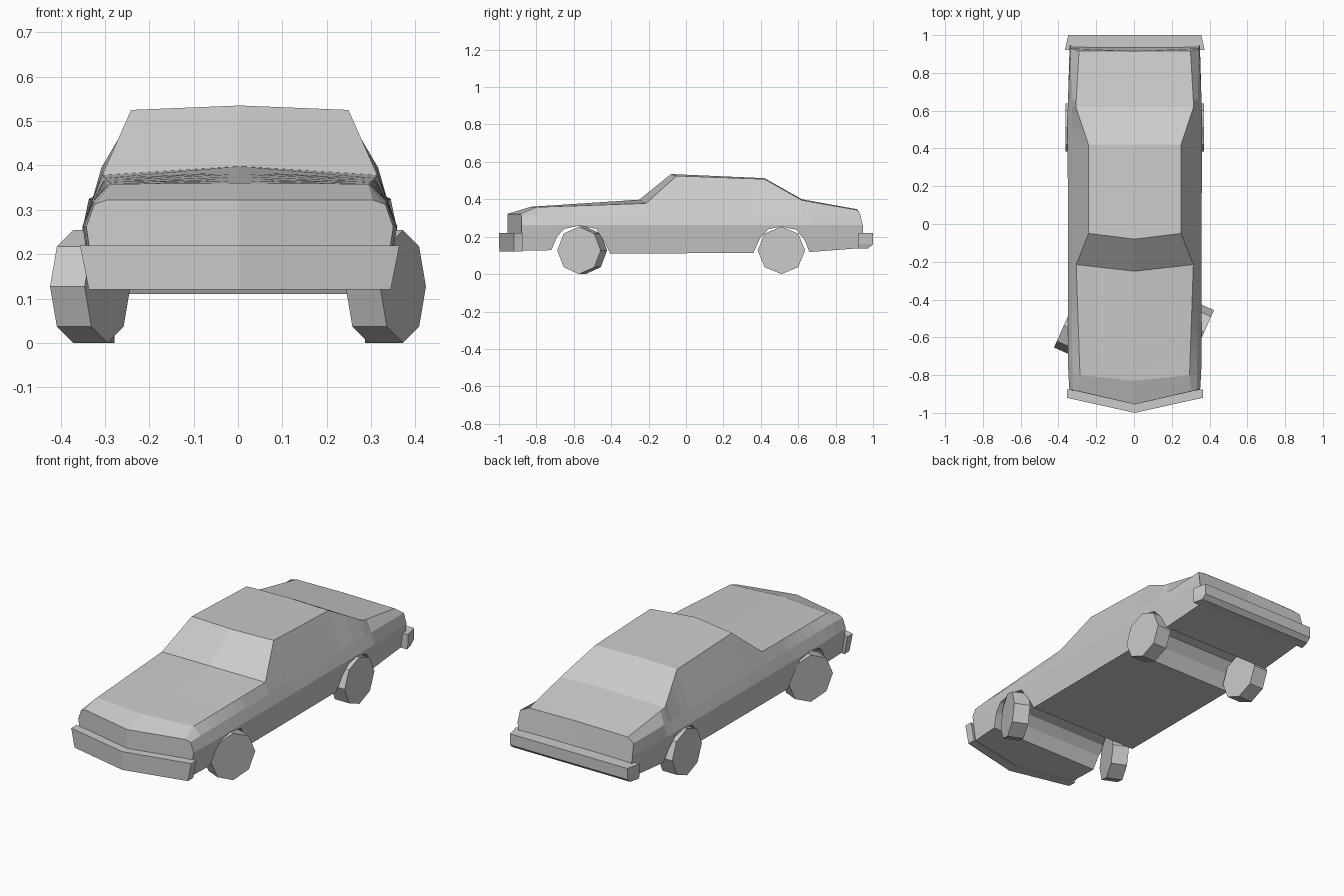
import bpy, bmesh, math

if "Cube" in bpy.data.objects:
    bpy.data.objects.remove(bpy.data.objects["Cube"])

SHIFT = 0.004   # body sits very slightly off centre


def make_object(name, bm, location=(0, 0, 0)):
    bmesh.ops.recalc_face_normals(bm, faces=bm.faces)
    mesh = bpy.data.meshes.new(name)
    bm.to_mesh(mesh)
    bm.free()
    obj = bpy.data.objects.new(name, mesh)
    obj.location = location
    bpy.context.collection.objects.link(obj)
    return obj


def sample(table, y):
    """Linear interpolation of table rows by their first column."""
    for a, b in zip(table, table[1:]):
        if y <= b[0]:
            t = (y - a[0]) / (b[0] - a[0])
            return [p + (q - p) * t for p, q in zip(a, b)]
    return list(table[-1])


# Upper body: y, edge x, edge z, edge y, centre y, centre z, shoulder x, shoulder z
UPPER = [
    (-0.88, 0.300, 0.322, -0.885, -0.955, 0.322, 0.328, 0.312),   # nose
    (-0.80, 0.290, 0.358, -0.80, -0.83, 0.360, 0.330, 0.318),     # bonnet break
    (-0.215, 0.310, 0.378, -0.215, -0.25, 0.398, 0.334, 0.320),   # windscreen base
    (-0.05, 0.245, 0.525, -0.05, -0.08, 0.535, 0.332, 0.320),     # roof front
    (0.42, 0.245, 0.508, 0.42, 0.42, 0.513, 0.332, 0.320),        # roof rear
    (0.62, 0.312, 0.395, 0.62, 0.62, 0.400, 0.333, 0.320),        # rear window base
    (0.945, 0.295, 0.343, 0.915, 0.915, 0.347, 0.340, 0.325),     # tail
]
# Lower edge of the body with both wheel arches: y, z
LOWER = [
    (-0.88, 0.125), (-0.72, 0.128), (-0.69, 0.20), (-0.65, 0.242), (-0.57, 0.259),
    (-0.48, 0.242), (-0.435, 0.17), (-0.405, 0.11), (0.36, 0.113), (0.395, 0.19),
    (0.44, 0.24), (0.51, 0.254), (0.59, 0.237), (0.635, 0.18), (0.66, 0.118), (0.945, 0.14),
]
BELT_X = [(-0.88, 0.346), (-0.75, 0.354), (0.6, 0.355), (0.945, 0.345)]
BELT_Z = 0.262

# Body shell: half loft, mirrored
bm = bmesh.new()
rings = []
stations = sorted({row[0] for row in UPPER} | {row[0] for row in LOWER})
for y in stations:
    _, ex, ez, ey, cy, cz, sx, sz = sample(UPPER, y)
    zb = sample(LOWER, y)[1]
    bx = sample(BELT_X, y)[1]
    floor_x = bx - 0.022 * (BELT_Z - zb) / 0.15
    floor_y = cy if y == stations[0] else y
    points = [(0, floor_y, zb), (floor_x, y, zb), (bx, y, BELT_Z),
              (sx, min(y, 0.93), sz), (ex, ey, ez), (0, cy, cz)]
    rings.append([bm.verts.new(p) for p in points])
for a, b in zip(rings, rings[1:]):
    for i in range(5):
        bm.faces.new((a[i], a[i + 1], b[i + 1], b[i]))
bm.faces.new(rings[0])
bm.faces.new(rings[-1])
body = make_object("car_body", bm, (SHIFT, 0, 0))
body.modifiers.new("mirror", 'MIRROR').use_clip = True


# Bumpers: symmetrical plan outlines stacked at several heights
def bumper(name, layers):
    bm = bmesh.new()
    loops = []
    for z, half in layers:
        outline = half + [(-x, y) for x, y in reversed(half) if x > 0]
        loops.append([bm.verts.new((x, y, z)) for x, y in outline])
    # outline runs outer centre -> side -> inner centre -> other side
    n = len(loops[0])
    for a, b in zip(loops, loops[1:]):
        for i in range(n):
            j = (i + 1) % n
            bm.faces.new((a[i], a[j], b[j], b[i]))
    bm.faces.new(loops[0])
    bm.faces.new(loops[-1])
    make_object(name, bm, (SHIFT, 0, 0))


bumper("front_bumper", [
    (0.12, [(0, -0.998), (0.34, -0.92), (0.34, -0.875), (0, -0.94)]),
    (0.22, [(0, -1.0), (0.36, -0.92), (0.36, -0.875), (0, -0.94)]),
])
bumper("rear_bumper", [
    (0.138, [(0, 0.975), (0.352, 0.975), (0.366, 0.92), (0, 0.92)]),
    (0.16, [(0, 1.0), (0.352, 1.0), (0.370, 0.92), (0, 0.92)]),
    (0.22, [(0, 1.0), (0.352, 1.0), (0.370, 0.92), (0, 0.92)]),
])


# Wheels: octagonal, front pair steered
def wheel(name, x, y, steer):
    bpy.ops.mesh.primitive_cylinder_add(vertices=8, radius=0.127, depth=0.085,
                                        location=(x, y, 0.127),
                                        rotation=(0, math.pi / 2, steer))
    bpy.context.object.name = name


for side, sign in (("left", 1), ("right", -1)):
    wheel("front_wheel_" + side, 0.333 * sign, -0.555, math.radians(-24))
    wheel("rear_wheel_" + side, 0.325 * sign + SHIFT, 0.51, 0)
